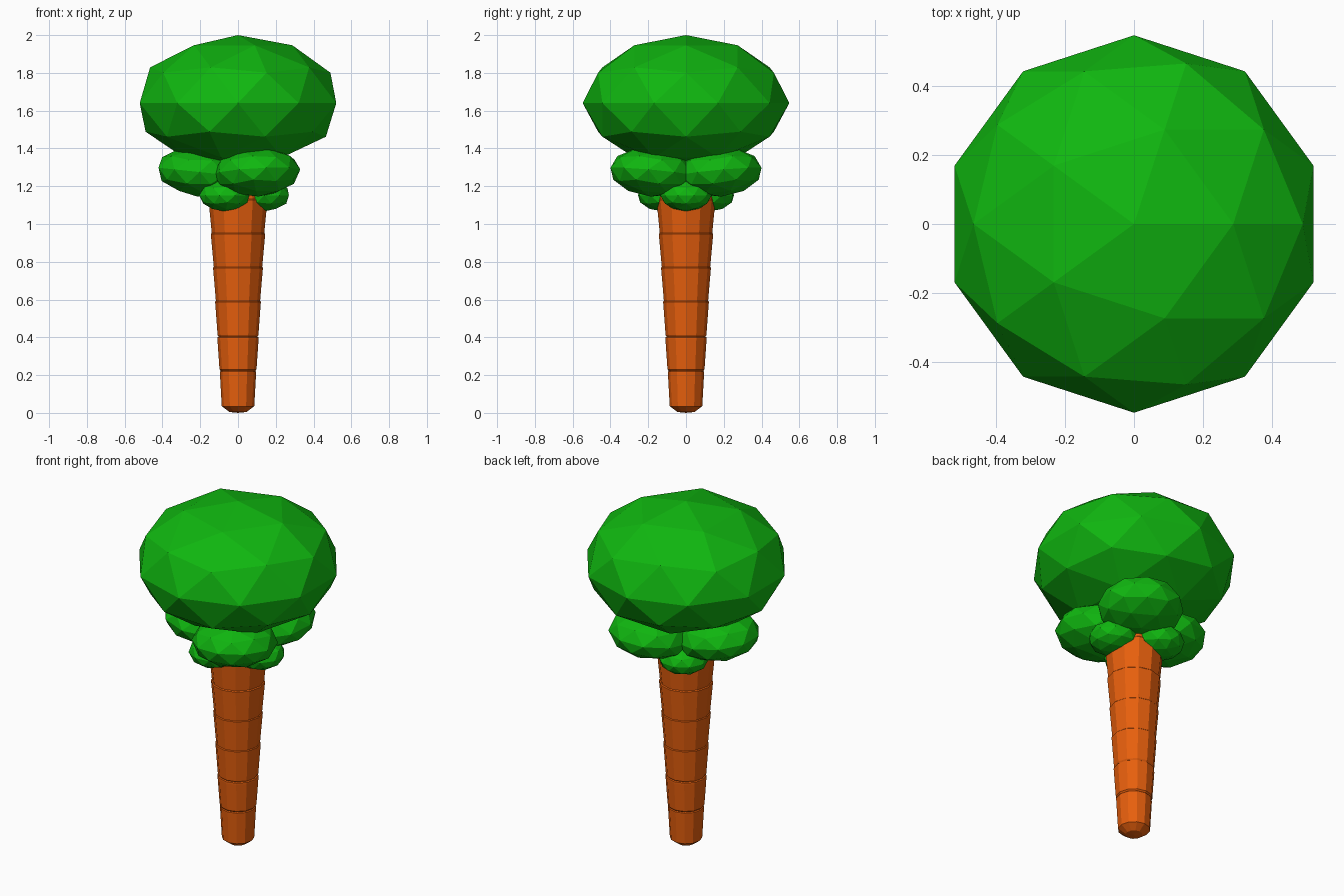
import bpy, bmesh
from math import cos, sin, pi, radians
from mathutils import Matrix

if "Cube" in bpy.data.objects:
    bpy.data.objects.remove(bpy.data.objects["Cube"])


def material(name, color):
    m = bpy.data.materials.new(name)
    m.diffuse_color = color
    m.use_nodes = True
    m.node_tree.nodes["Principled BSDF"].inputs["Base Color"].default_value = m.diffuse_color
    return m


leaf = material("leaf_green", (0.005, 0.47, 0.005, 1))
bark = material("bark_orange", (0.80, 0.115, 0.004, 1))


def add_object(name, bm, mat):
    bmesh.ops.recalc_face_normals(bm, faces=bm.faces)
    mesh = bpy.data.meshes.new(name)
    bm.to_mesh(mesh)
    bm.free()
    mesh.materials.append(mat)
    obj = bpy.data.objects.new(name, mesh)
    bpy.context.collection.objects.link(obj)
    return obj


def foliage(name, center, radius, height, turn=0, tilt=0, under=1):
    # squashed low-poly ball, leaning outward along its turn direction
    bm = bmesh.new()
    bmesh.ops.create_icosphere(bm, subdivisions=2, radius=1)
    for v in bm.verts:
        if v.co.z < 0:
            v.co.z *= under
    m = (Matrix.Translation(center) @ Matrix.Rotation(turn, 4, 'Z')
         @ Matrix.Rotation(tilt, 4, 'Y')
         @ Matrix.Diagonal((radius, radius, height, 1)))
    bm.transform(m)
    add_object(name, bm, leaf)


# large crown, a little flatter underneath
foliage("crown", (0, 0, 1.64), 0.547, 0.36, under=0.94)

# ring of three medium clumps, and three small ones below in the gaps
for i in range(3):
    a = pi / 3 + i * 2 * pi / 3
    foliage(f"middle_clump_{i + 1}", (0.203 * cos(a), 0.203 * sin(a), 1.275),
            0.23, 0.13, a, radians(-6))
    b = i * 2 * pi / 3
    foliage(f"lower_clump_{i + 1}", (0.14 * cos(b), 0.14 * sin(b), 1.152),
            0.136, 0.085, b)

# trunk: stacked flaring segments, each starting just inside the lip below
profile = [(0.045, 0.005), (0.086, 0.035),
           (0.096, 0.212), (0.096, 0.218), (0.091, 0.222), (0.098, 0.230),
           (0.109, 0.390), (0.109, 0.400), (0.103, 0.404), (0.108, 0.412),
           (0.121, 0.588), (0.117, 0.592),
           (0.132, 0.768), (0.128, 0.772),
           (0.144, 0.948), (0.139, 0.953),
           (0.156, 1.128), (0.152, 1.133), (0.148, 1.22)]
SIDES = 12
bm = bmesh.new()
rings = [[bm.verts.new((r * cos(2 * pi * k / SIDES), r * sin(2 * pi * k / SIDES), z))
          for k in range(SIDES)] for r, z in profile]
for lo, hi in zip(rings, rings[1:]):
    for k in range(SIDES):
        n = (k + 1) % SIDES
        bm.faces.new((lo[k], lo[n], hi[n], hi[k]))
bm.faces.new(rings[-1])
tip = bm.verts.new((0, 0, 0))
for k in range(SIDES):
    bm.faces.new((tip, rings[0][(k + 1) % SIDES], rings[0][k]))
add_object("trunk", bm, bark)
